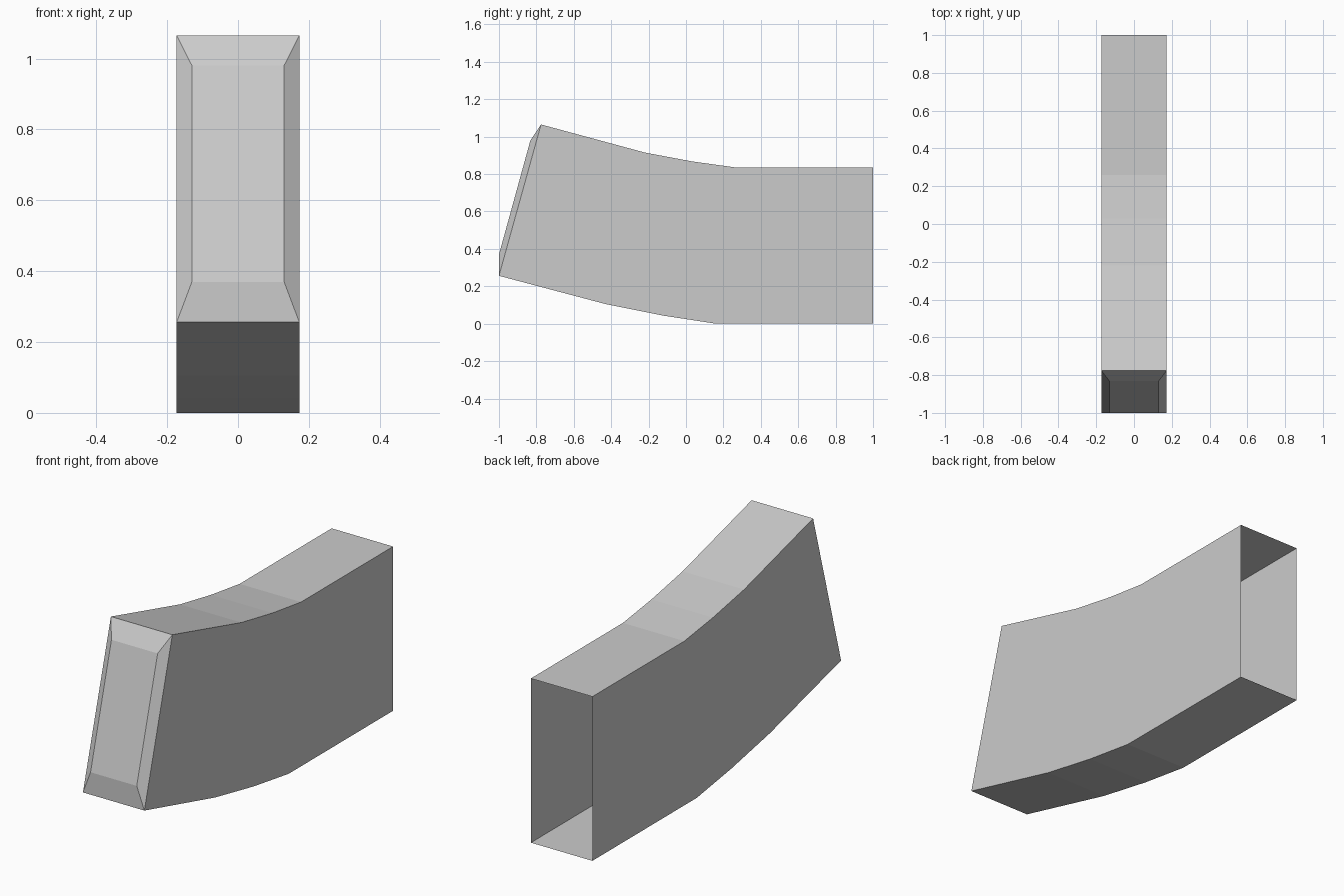
import bpy
import bmesh

cube = bpy.data.objects.get("Cube")
if cube:
    bpy.data.objects.remove(cube, do_unlink=True)

grey = bpy.data.materials.new("light_grey")
grey.use_nodes = True
colour = (0.6, 0.6, 0.6, 1)
grey.diffuse_color = colour
grey.node_tree.nodes["Principled BSDF"].inputs["Base Color"].default_value = colour

# Side profile stations from front to back: (y, z) along the top and bottom
TOP = [(-0.775, 1.065), (-0.22, 0.915), (0.03, 0.868), (0.26, 0.836), (1, 0.836)]
BOTTOM = [(-1, 0.256), (-0.43, 0.105), (-0.12, 0.043), (0.16, 0), (1, 0)]
HALF_WIDTH = 0.173

bm = bmesh.new()


def ring(top, bottom, half):
    """Rectangular cross-section between a top and a bottom point."""
    corners = [(-half, *bottom), (half, *bottom), (half, *top), (-half, *top)]
    return [bm.verts.new(c) for c in corners]


def bridge(a, b, sides):
    for i in sides:
        j = (i + 1) % 4
        bm.faces.new((a[i], a[j], b[j], b[i]))


# Curved duct, left open at the back, with each side wall as one flat face
rings = [ring(t, b, HALF_WIDTH) for t, b in zip(TOP, BOTTOM)]
for a, b in zip(rings, rings[1:]):
    bridge(a, b, (0, 2))
for low, high in ((0, 3), (1, 2)):
    bm.faces.new([r[low] for r in rings] + [r[high] for r in reversed(rings)])

# Raised front panel with sloping borders
panel = ring((-0.832, 0.98), (-1, 0.37), 0.13)
bridge(panel, rings[0], range(4))
bm.faces.new(panel)

bmesh.ops.recalc_face_normals(bm, faces=bm.faces)
mesh = bpy.data.meshes.new("curved_duct")
bm.to_mesh(mesh)
bm.free()
mesh.materials.append(grey)
duct = bpy.data.objects.new("curved_duct", mesh)
bpy.context.collection.objects.link(duct)
